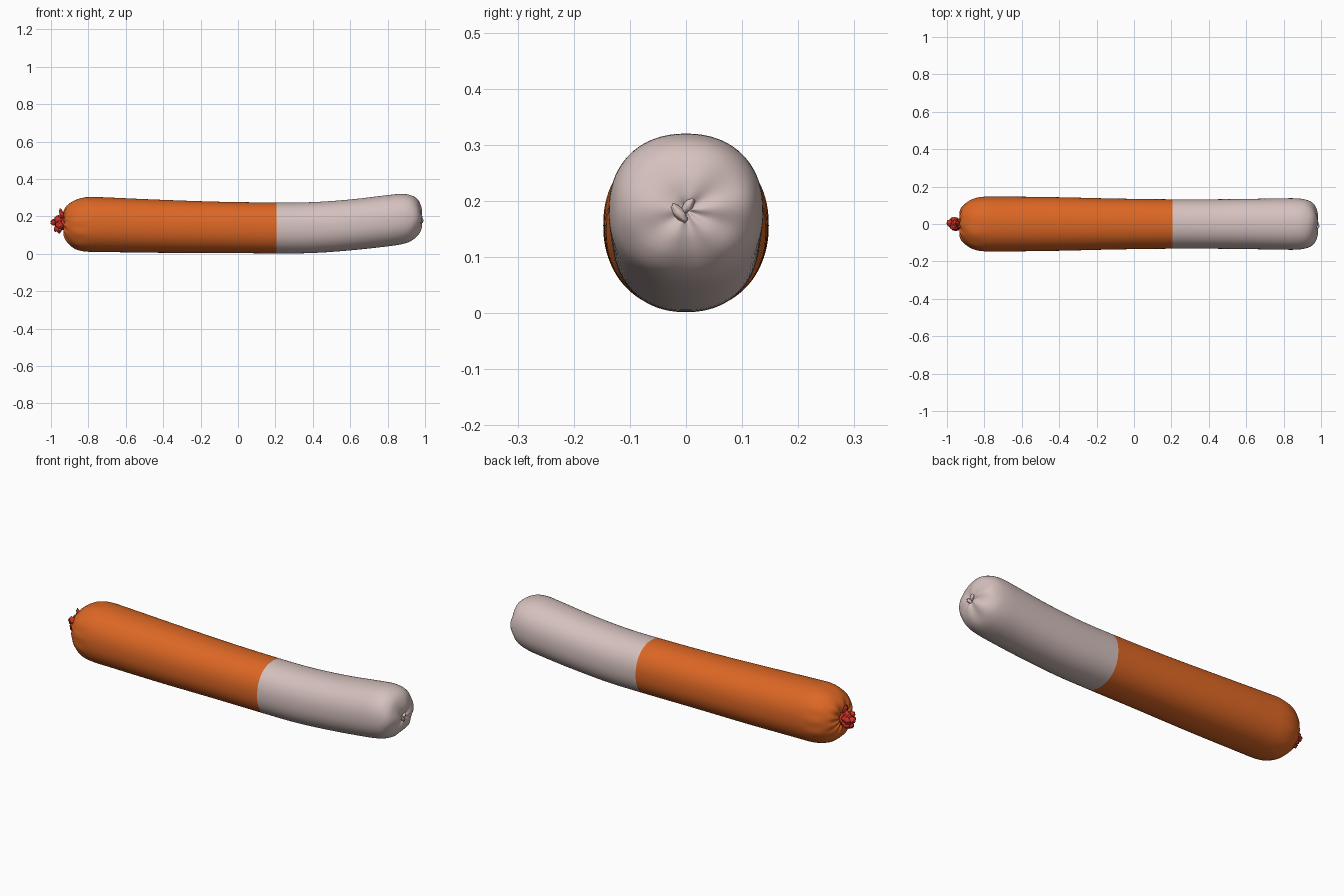
import bpy, bmesh, math, random
from mathutils import Vector, Matrix

if "Cube" in bpy.data.objects:
    bpy.data.objects.remove(bpy.data.objects["Cube"])
random.seed(4)


def material(name, rgb):
    m = bpy.data.materials.new(name)
    m.diffuse_color = (*rgb, 1)
    m.use_nodes = True
    m.node_tree.nodes["Principled BSDF"].inputs["Base Color"].default_value = m.diffuse_color
    return m


orange = material("orange casing", (0.72, 0.135, 0.018))
pale = material("pale meat", (0.66, 0.53, 0.51))
red = material("red tie", (0.62, 0.033, 0.018))


def finish(bm, name, mats):
    bmesh.ops.recalc_face_normals(bm, faces=bm.faces)
    for f in bm.faces:
        f.smooth = True
    me = bpy.data.meshes.new(name)
    bm.to_mesh(me)
    bm.free()
    ob = bpy.data.objects.new(name, me)
    bpy.context.collection.objects.link(ob)
    for m in mats:
        me.materials.append(m)
    return ob


# Sausage outline: x, bottom z, top z, half width
stations = [
    (-0.918, 0.145, 0.175, 0.015), (-0.930, 0.115, 0.208, 0.047),
    (-0.924, 0.078, 0.242, 0.083), (-0.900, 0.046, 0.270, 0.111),
    (-0.860, 0.022, 0.292, 0.134), (-0.800, 0.011, 0.304, 0.146),
    (-0.700, 0.009, 0.301, 0.147), (-0.400, 0.005, 0.288, 0.143),
    (-0.100, 0.004, 0.278, 0.136), (0.205, 0.002, 0.274, 0.132),
    (0.400, 0.004, 0.276, 0.132), (0.600, 0.018, 0.290, 0.134),
    (0.780, 0.037, 0.311, 0.137), (0.870, 0.050, 0.320, 0.137),
    (0.925, 0.068, 0.312, 0.128), (0.960, 0.098, 0.288, 0.105),
    (0.978, 0.132, 0.248, 0.065), (0.980, 0.160, 0.212, 0.028),
    (0.974, 0.176, 0.194, 0.009)]


def catmull(p0, p1, p2, p3, t):
    return [0.5 * (2 * b + (c - a) * t + (2 * a - 5 * b + 4 * c - d) * t * t
                   + (3 * b - a - 3 * c + d) * t ** 3)
            for a, b, c, d in zip(p0, p1, p2, p3)]


SEAM, SIDES, STEPS = 0.205, 96, 5
rows = []
for i in range(len(stations) - 1):
    p = [stations[max(0, min(len(stations) - 1, i + k))] for k in (-1, 0, 1, 2)]
    rows += [catmull(*p, s / STEPS) for s in range(STEPS)]
rows.append(list(stations[-1]))

bm = bmesh.new()
rings = []
for x, lo, hi, w in rows:
    ring = []
    # gathered wrinkles fade away from each end
    left = max(0, min(1, (-0.79 - x) / 0.13))
    right = max(0, min(1, (x - 0.92) / 0.06))
    for j in range(SIDES):
        a = 2 * math.pi * j / SIDES
        c, s = math.cos(a), math.sin(a)
        sq = (abs(c) ** 2.2 + abs(s) ** 2.2) ** (-1 / 2.2)
        fold = math.sin(11 * a + 1.5 * math.sin(2 * a))
        lump = math.sin(5 * a + 2 * math.sin(a + 1))
        r = sq * (1 + 0.028 * left * fold + 0.03 * right * lump)
        dx = 0.004 * left * fold + 0.003 * right * lump
        ring.append(bm.verts.new((x + dx, w * r * c,
                                  (lo + hi) / 2 + (hi - lo) / 2 * r * s)))
    rings.append(ring)
for (ra, rb), (xa, xb) in zip(zip(rings, rings[1:]),
                              zip([r[0] for r in rows], [r[0] for r in rows[1:]])):
    for j in range(SIDES):
        k = (j + 1) % SIDES
        f = bm.faces.new((ra[j], ra[k], rb[k], rb[j]))
        f.material_index = 1 if (xa + xb) / 2 > SEAM else 0
bm.faces.new(rings[0])
bm.faces.new(rings[-1]).material_index = 1
finish(bm, "sausage", [orange, pale])


def blob(bm, loc, size, turn=0.0, axis='Y', rough=0.12):
    mat = (Matrix.Translation(loc) @ Matrix.Rotation(turn, 4, axis)
           @ Matrix.Diagonal((*size, 1)))
    vs = bmesh.ops.create_icosphere(bm, subdivisions=3, radius=1)["verts"]
    ph = random.uniform(0, 6)
    for v in vs:
        n = v.co.copy()
        v.co *= 1 + rough * math.sin(5 * n.x + ph) * math.sin(6 * n.y + 4 * n.z + ph)
        v.co = mat @ v.co


# Tied end: neck, crumpled bunch and loose flaps
bm = bmesh.new()
blob(bm, (-0.930, 0, 0.160), (0.022, 0.030, 0.034))
blob(bm, (-0.958, 0, 0.163), (0.022, 0.030, 0.036), rough=0.2)
for k in range(6):
    a = k * math.pi / 3 + 0.3
    blob(bm, (-0.962 + 0.008 * (k % 2), 0.024 * math.cos(a), 0.162 + 0.030 * math.sin(a)),
         (0.022, 0.013, 0.016), random.uniform(-0.7, 0.7), rough=0.25)
blob(bm, (-0.984, 0.004, 0.168), (0.017, 0.018, 0.016), 0.4, rough=0.25)
blob(bm, (-0.942, 0.004, 0.212), (0.010, 0.012, 0.030), -0.3, rough=0.2)
blob(bm, (-0.952, -0.010, 0.128), (0.010, 0.014, 0.020), 0.4, rough=0.2)
finish(bm, "tied_end", [red])

# Small nub at the peeled end
bm = bmesh.new()
blob(bm, (0.979, -0.012, 0.178), (0.012, 0.009, 0.020), 0.7, 'X')
blob(bm, (0.977, 0.004, 0.192), (0.010, 0.008, 0.016), -0.6, 'X')
finish(bm, "end_nub", [pale])
